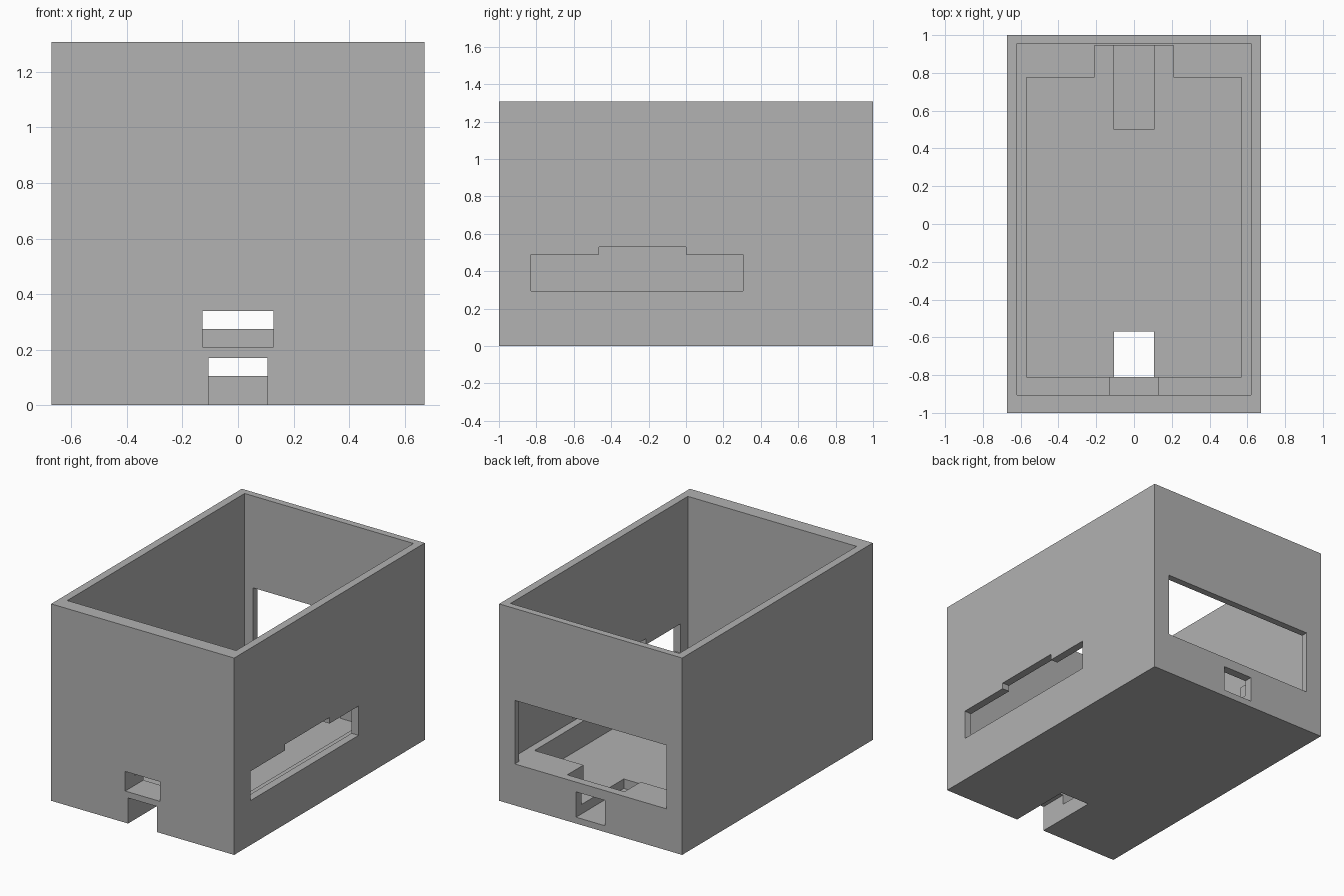
import bpy

old = bpy.data.objects.get("Cube")
if old:
    bpy.data.objects.remove(old, do_unlink=True)

grey = bpy.data.materials.new("plain grey")
grey.use_nodes = True
colour = (0.445, 0.445, 0.445, 1)
grey.diffuse_color = colour
grey.node_tree.nodes["Principled BSDF"].inputs["Base Color"].default_value = colour


def block(name, x, y, z):
    """Box spanning the given (low, high) ranges."""
    bpy.ops.mesh.primitive_cube_add(size=1)
    ob = bpy.context.object
    ob.name = name
    ob.data.materials.append(grey)
    for v in ob.data.vertices:
        v.co = [r[0] if c < 0 else r[1] for c, r in zip(v.co, (x, y, z))]
    return ob


def cut(body, name, x, y, z):
    """Subtract a box from the body."""
    tool = block(name, x, y, z)
    tool.hide_render = True
    mod = body.modifiers.new(name, "BOOLEAN")
    mod.operation = "DIFFERENCE"
    mod.solver = "EXACT"
    mod.object = tool
    bpy.context.view_layer.objects.active = body
    bpy.ops.object.modifier_apply(modifier=mod.name)
    bpy.data.objects.remove(tool, do_unlink=True)


def mid(half):
    return (-half, half)


FLOOR, LEDGE = 0.105, 0.275
case = block("open_case", mid(0.672), mid(1), (0, 1.307))

# Main cavity above the ledge, and narrower well down to the floor
cut(case, "upper_cavity", mid(0.62), (-0.905, 0.955), (LEDGE, 1.5))
cut(case, "lower_well", mid(0.57), (-0.81, 0.775), (FLOOR, 0.5))

# Front: window with its ledge notch, and slot open through the base
cut(case, "front_window", mid(0.128), (-1.1, -0.8), (0.21, 0.34))
cut(case, "front_slot", mid(0.107), (-1.1, -0.57), (-0.1, 0.17))

# Back: wide window, ledge notch and sunken cable channel
cut(case, "back_window", mid(0.557), (0.9, 1.1), (LEDGE, 0.697))
cut(case, "back_notch", mid(0.21), (0.7, 0.945), (FLOOR, 0.4))
cut(case, "back_channel", mid(0.107), (0.5, 1.1), (0.042, 0.21))

# Stepped window in the +x side
cut(case, "side_window", (0.6, 0.8), (-0.83, 0.305), (0.295, 0.49))
cut(case, "side_window_step", (0.6, 0.8), (-0.465, 0), (0.4, 0.53))
